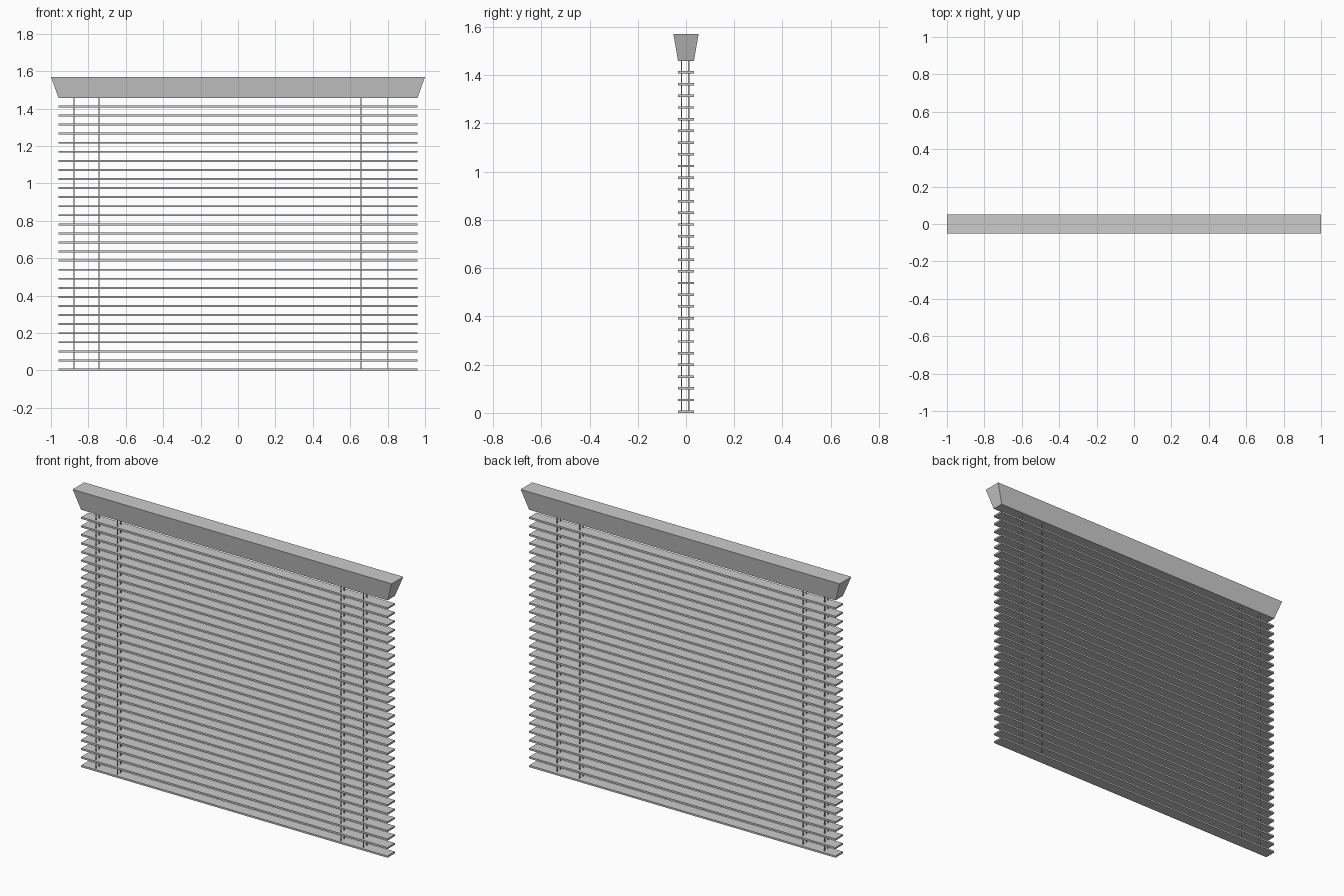
import bpy, bmesh

if "Cube" in bpy.data.objects:
    bpy.data.objects.remove(bpy.data.objects["Cube"])


def prism(name, bottom, top, z0, z1, x=0.0, y=0.0):
    """Box whose bottom and top rectangles (half sizes) may differ."""
    bm = bmesh.new()
    bmesh.ops.create_cube(bm, size=2)
    for v in bm.verts:
        hx, hy = top if v.co.z > 0 else bottom
        v.co = (x + v.co.x * hx, y + v.co.y * hy, z1 if v.co.z > 0 else z0)
    mesh = bpy.data.meshes.new(name)
    bm.to_mesh(mesh)
    bm.free()
    obj = bpy.data.objects.new(name, mesh)
    bpy.context.collection.objects.link(obj)
    return obj


# Head rail, flaring outward toward the top
RAIL_Z, TOP_Z = 1.458, 1.57
prism("head_rail", (0.96, 0.033), (1.0, 0.052), RAIL_Z, TOP_Z)

# Stack of horizontal slats
COUNT, THICK, PITCH = 30, 0.01, 0.0485
slat = prism("slats", (0.96, 0.033), (0.96, 0.033), 0, THICK)
arr = slat.modifiers.new("stack", 'ARRAY')
arr.count = COUNT
arr.use_relative_offset = False
arr.use_constant_offset = True
arr.constant_offset_displace = (0, 0, PITCH)

# Ladder cords: a front and a back cord at each of four stations
for i, x in enumerate((-0.877, -0.743, 0.658, 0.80)):
    for side, y, hy in (("front", -0.018, 0.002), ("back", 0.011, 0.003)):
        prism(f"{side}_cord_{i + 1}", (0.002, hy), (0.002, hy), 0.002, RAIL_Z + 0.005, x, y)
